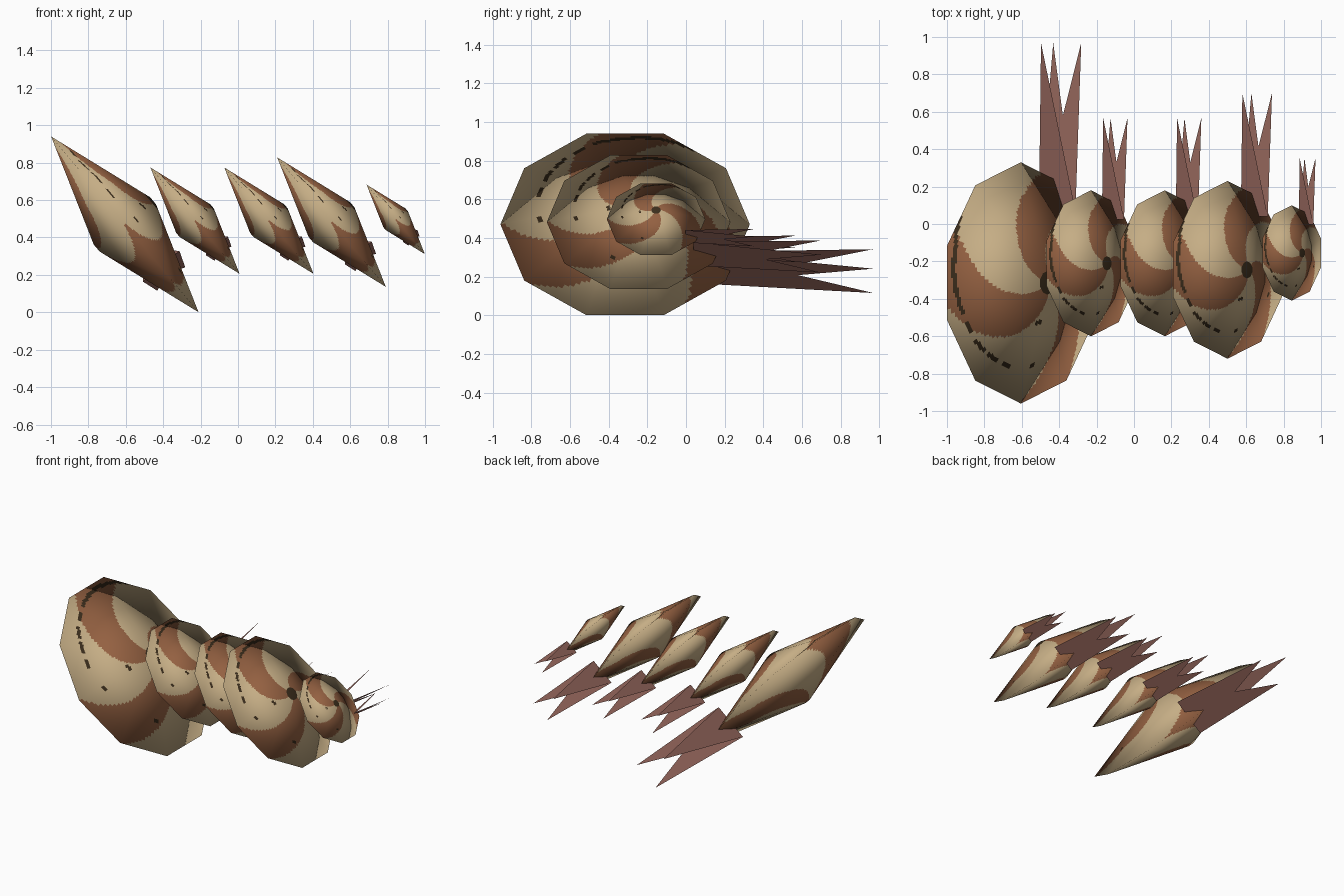
import bpy, bmesh, math
from mathutils import Vector

if "Cube" in bpy.data.objects:
    bpy.data.objects.remove(bpy.data.objects["Cube"])

SIDES = 10      # corners of each shell rim
SUB = 14        # columns per side, so the painted bands get smooth borders
RINGS = 50      # rings from apex to rim
DEPTH = 0.305   # half thickness for a rim radius of 1
CAP = 0.04      # radius of the tiny flat apex


def material(name, color):
    m = bpy.data.materials.new(name)
    m.diffuse_color = (*color, 1)
    m.use_nodes = True
    m.node_tree.nodes["Principled BSDF"].inputs["Base Color"].default_value = m.diffuse_color
    return m


tan = material("tan", (0.56, 0.42, 0.235))
brown = material("brown", (0.295, 0.118, 0.053))
dark = material("dark_brown", (0.045, 0.027, 0.012))
mauve = material("mauve", (0.32, 0.143, 0.115))


def rim_point(col):
    """Point on the flat-sided rim polygon for a column number."""
    side, part = divmod(col, SUB)
    a = math.tau * side / SIDES
    b = math.tau * (side + 1) / SIDES
    f = part / SUB
    return (math.cos(a) * (1 - f) + math.cos(b) * f,
            math.sin(a) * (1 - f) + math.sin(b) * f)


def paint(y, z, upper):
    """Three spiral arms, a broken dark line and a dark apex."""
    rho = math.hypot(y, z)
    ang = math.degrees(math.atan2(z, y)) % 360
    if upper:
        if rho < 0.095:
            return 2
        # Spiral line, solid at first and then broken into dashes
        line = max(0.65, 0.99 - (ang - 40) * 0.0022)
        solid = 40 < ang < 108
        dashes = 108 <= ang < 150 and ang % 14 < 10
        single = any(a < ang < a + 7 for a in (154, 179, 241))
        if (solid or dashes or single) and abs(rho - line) < 0.019:
            return 2
        if abs(rho - 0.33) < 0.02 and 170 < ang < 183:
            return 2
    inward = 1 - rho
    arm = (ang - 78 - 86 * inward + 60) % 120 - 60
    return 1 if abs(arm) < 20 + 15 * inward else 0


def shell_mesh():
    """Double cone with a decagon rim, shaded softly around the rim."""
    bm = bmesh.new()
    cols = SIDES * SUB
    pts = [rim_point(c) for c in range(cols)]
    rim = [bm.verts.new((0, y, z)) for y, z in pts]
    for s in (1, -1):
        prev = rim
        for r in range(1, RINGS + 1):
            rho = 1 + (CAP - 1) * r / RINGS
            x = s * DEPTH * r / RINGS
            ring = [bm.verts.new((x, y * rho, z * rho)) for y, z in pts]
            for c in range(cols):
                d = (c + 1) % cols
                bm.faces.new((prev[c], prev[d], ring[d], ring[c]))
            prev = ring
        bm.faces.new(prev)
    bmesh.ops.recalc_face_normals(bm, faces=bm.faces)
    for f in bm.faces:
        p = f.calc_center_median()
        f.material_index = paint(p.y, p.z, p.x > 0)
        f.smooth = True
    me = bpy.data.meshes.new("shell")
    bm.to_mesh(me)
    bm.free()
    for m in (tan, brown, dark):
        me.materials.append(m)
    # Normals turn evenly from outward at the rim to axial at the apex
    normals = [Vector((v.co.x / DEPTH, v.co.y, v.co.z)).normalized() for v in me.vertices]
    me.normals_split_custom_set_from_vertices(normals)
    return me


def spikes_mesh():
    """Three long flat blades fanning out from one root line."""
    bm = bmesh.new()
    root = [(0.205, 0.6, -0.46), (-0.19, 0.6, -0.46)]
    tips = [(0.155, 1.99, -0.594), (-0.148, 1.99, -0.594), (0, 1.99, -0.26)]
    for tip in tips:
        f = bm.faces.new([bm.verts.new(p) for p in (*root, tip)])
        f.normal_update()
        if f.normal.z < 0:
            f.normal_flip()
    me = bpy.data.meshes.new("tail_spikes")
    bm.to_mesh(me)
    bm.free()
    me.materials.append(mauve)
    return me


def place(name, mesh, loc, size):
    ob = bpy.data.objects.new(name, mesh)
    bpy.context.collection.objects.link(ob)
    ob.location = loc
    ob.scale = (size,) * 3
    ob.rotation_euler = (0, math.radians(-40), 0)


# Five tilted shells, each with its own tail spikes
shell, spikes = shell_mesh(), spikes_mesh()
row = [((-0.605, -0.315, 0.47), 0.645),
       ((-0.23, -0.21, 0.49), 0.39),
       ((0.165, -0.21, 0.49), 0.39),
       ((0.50, -0.245, 0.482), 0.475),
       ((0.843, -0.155, 0.497), 0.255)]
for i, (loc, size) in enumerate(row, 1):
    place(f"shell_{i}", shell, loc, size)
    place(f"tail_spikes_{i}", spikes, loc, size)
